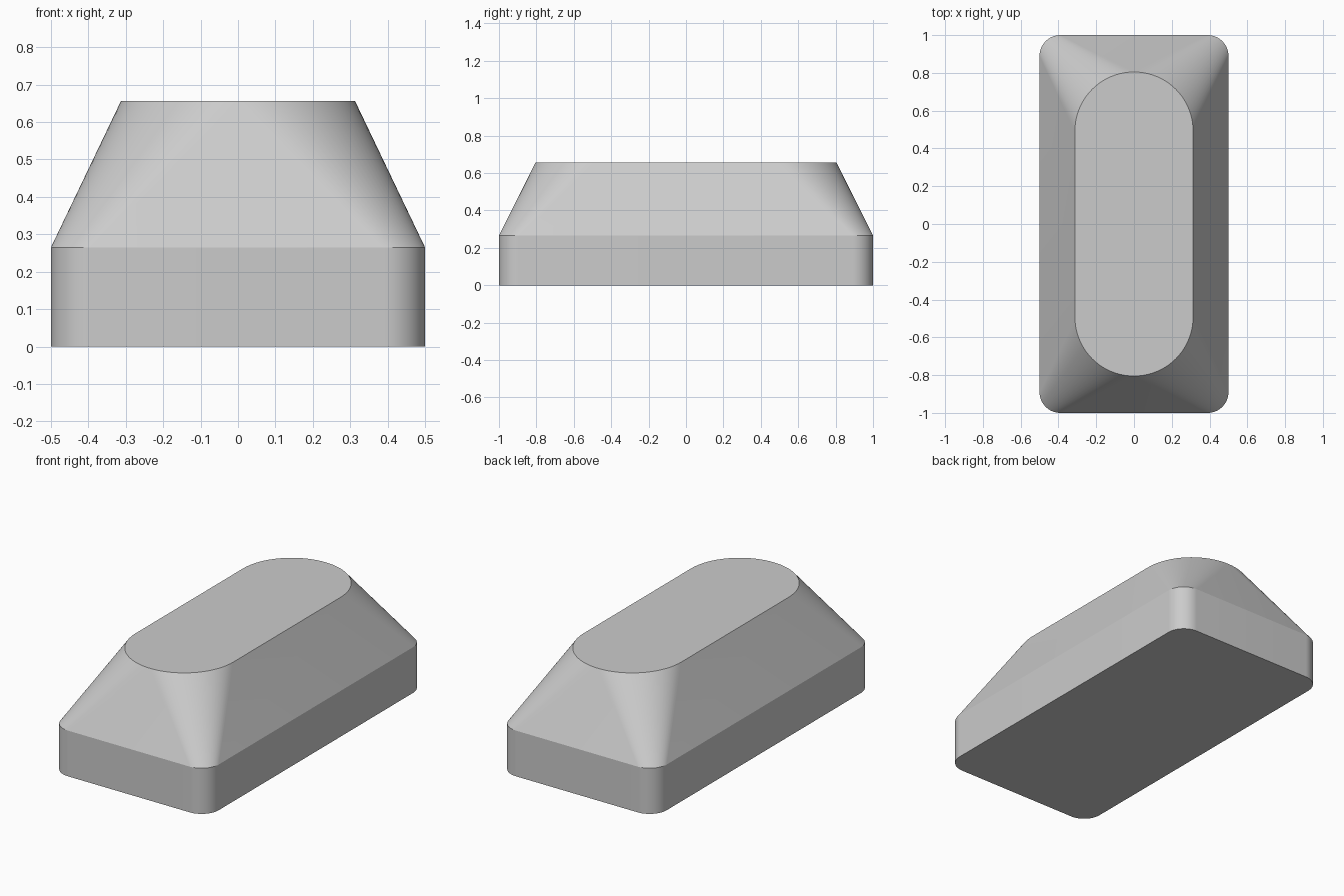
import bpy, bmesh
from math import sin, cos, radians

if "Cube" in bpy.data.objects:
    bpy.data.objects.remove(bpy.data.objects["Cube"])

SEG = 20  # steps per rounded corner


def rounded_ring(bm, hx, hy, r, z):
    """Ring of vertices: rounded rectangle with half sizes hx, hy."""
    ring = []
    for k, (sx, sy) in enumerate([(1, 1), (-1, 1), (-1, -1), (1, -1)]):
        for i in range(SEG + 1):
            a = radians(90 * (k + i / SEG))
            ring.append(bm.verts.new((sx * (hx - r) + r * cos(a),
                                      sy * (hy - r) + r * sin(a), z)))
    return ring


# Body: straight rounded base, then a loft to a capsule-shaped top
bm = bmesh.new()
rings = [rounded_ring(bm, 0.5, 1.0, 0.11, 0.0),
         rounded_ring(bm, 0.5, 1.0, 0.11, 0.265),
         rounded_ring(bm, 0.313, 0.805, 0.313, 0.656)]
n = len(rings[0])
for lo, hi in zip(rings, rings[1:]):
    for i in range(n):
        j = (i + 1) % n
        bm.faces.new((lo[i], lo[j], hi[j], hi[i]))
bm.faces.new(rings[0][::-1])
bm.faces.new(rings[-1])
# the capsule ends meet in a single point
bmesh.ops.remove_doubles(bm, verts=bm.verts, dist=1e-5)
bmesh.ops.recalc_face_normals(bm, faces=bm.faces)

# Smooth sides with crisp horizontal rims
for f in bm.faces:
    f.smooth = True
for e in bm.edges:
    if abs(e.verts[0].co.z - e.verts[1].co.z) < 1e-4:
        e.smooth = False

mesh = bpy.data.meshes.new("tapered_block")
bm.to_mesh(mesh)
bm.free()
body = bpy.data.objects.new("tapered_block", mesh)
bpy.context.collection.objects.link(body)
